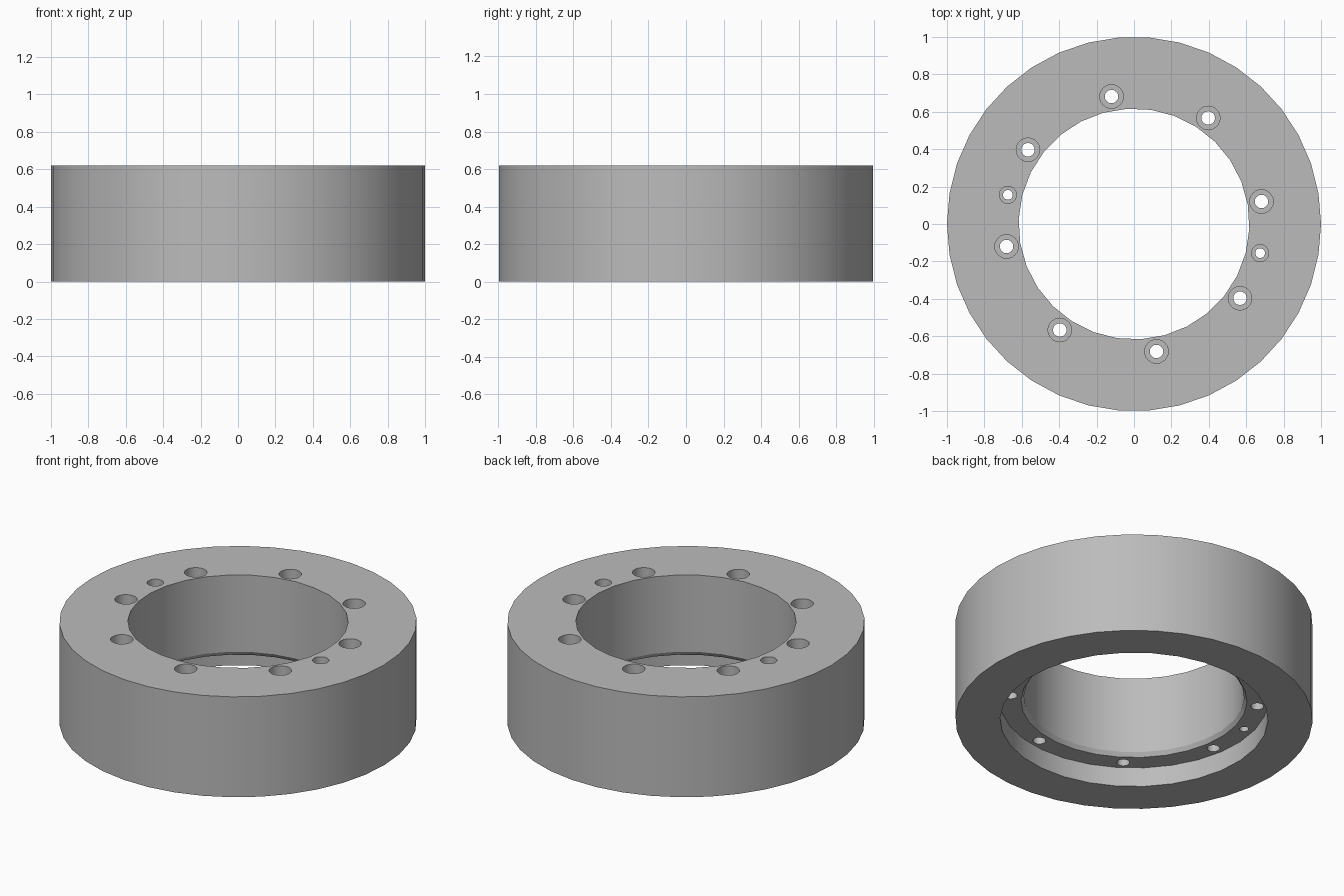
import bpy, bmesh
from math import cos, sin, radians, tau

cube = bpy.data.objects.get("Cube")
if cube:
    bpy.data.objects.remove(cube, do_unlink=True)

HEIGHT = 0.62
FLANGE_Z = 0.12

# Plain grey metal
grey = bpy.data.materials.new("grey_metal")
grey.use_nodes = True
colour = (0.5, 0.5, 0.5, 1)
grey.diffuse_color = colour
grey.node_tree.nodes["Principled BSDF"].inputs["Base Color"].default_value = colour


def lathe(bm, profile, sides, phase=0, centre=(0, 0)):
    """Add a closed turned solid from (radius, z) points, bottom to top."""
    rings = []
    for r, z in profile:
        angles = [radians(phase) + tau * i / sides for i in range(sides)]
        rings.append([bm.verts.new((centre[0] + r * cos(a), centre[1] + r * sin(a), z))
                      for a in angles])
    for low, high in zip(rings, rings[1:]):
        for i in range(sides):
            j = (i + 1) % sides
            bm.faces.new((low[i], low[j], high[j], high[i]))
    bm.faces.new(rings[0][::-1])
    bm.faces.new(rings[-1])


def make_object(name, bm):
    mesh = bpy.data.meshes.new(name)
    bm.to_mesh(mesh)
    bm.free()
    mesh.materials.append(grey)
    obj = bpy.data.objects.new(name, mesh)
    bpy.context.collection.objects.link(obj)
    return obj


# Outer body
bm = bmesh.new()
lathe(bm, [(1, 0), (1, HEIGHT)], 38)
ring = make_object("flange_ring", bm)

# Main bore, with a relieved lower edge and a wide recess underneath
bm = bmesh.new()
lathe(bm, [(0.75, -0.1), (0.75, FLANGE_Z), (0.633, FLANGE_Z),
           (0.617, FLANGE_Z + 0.025), (0.617, HEIGHT + 0.1)], 30, phase=-2.5)
bore = make_object("bore_cutter", bm)

# Counterbored bolt holes and two smaller pin holes
bm = bmesh.new()
holes = [(10 + 45 * k, 0.063, 0.036) for k in range(8)]
holes += [(167, 0.046, 0.026), (347, 0.046, 0.026)]
for angle, head, shank in holes:
    a = radians(angle)
    seat = HEIGHT - 2.2 * head
    lathe(bm, [(shank, 0.05), (shank, seat), (head, seat), (head, HEIGHT + 0.1)],
          24, centre=(0.692 * cos(a), 0.692 * sin(a)))
bolt_holes = make_object("hole_cutter", bm)

# Cut, then drop the cutters
bpy.context.view_layer.objects.active = ring
ring.select_set(True)
for cutter in (bore, bolt_holes):
    cutter.hide_render = True
    mod = ring.modifiers.new(cutter.name, 'BOOLEAN')
    mod.operation = 'DIFFERENCE'
    mod.solver = 'EXACT'
    mod.object = cutter
    bpy.ops.object.modifier_apply(modifier=mod.name)
    bpy.data.objects.remove(cutter, do_unlink=True)

bpy.ops.object.select_all(action='DESELECT')
ring.select_set(True)
bpy.ops.object.shade_smooth_by_angle(angle=radians(30))
